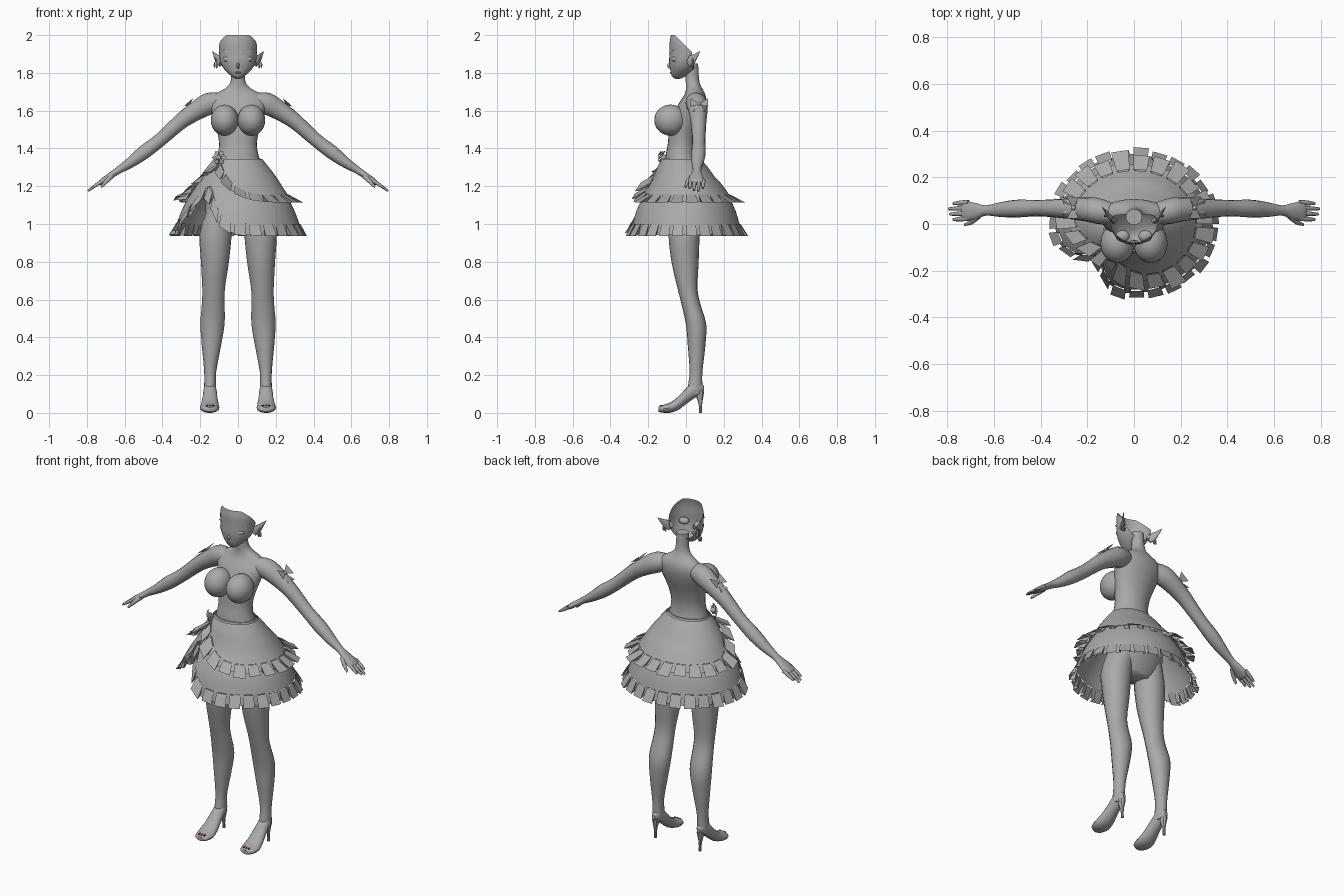
import bpy, bmesh, math
from mathutils import Vector

if "Cube" in bpy.data.objects:
    bpy.data.objects.remove(bpy.data.objects["Cube"])


def material(name, rgb):
    m = bpy.data.materials.new(name)
    m.diffuse_color = (*rgb, 1)
    m.use_nodes = True
    m.node_tree.nodes["Principled BSDF"].inputs["Base Color"].default_value = m.diffuse_color
    return m


GREY = material("plain grey", (0.40, 0.40, 0.40))
RED = material("dark red", (0.16, 0.015, 0.03))


def finish(name, bm, mat=GREY, angle=40, recalc=True):
    if recalc:
        bmesh.ops.recalc_face_normals(bm, faces=bm.faces)
    me = bpy.data.meshes.new(name)
    bm.to_mesh(me)
    bm.free()
    me.materials.append(mat)
    ob = bpy.data.objects.new(name, me)
    bpy.context.collection.objects.link(ob)
    bpy.ops.object.select_all(action='DESELECT')
    ob.select_set(True)
    bpy.context.view_layer.objects.active = ob
    if angle:
        bpy.ops.object.shade_smooth_by_angle(angle=math.radians(angle))
    return ob


def spline(rows, steps):
    """Catmull-Rom resampling of rows of numbers."""
    out = []
    for i in range(len(rows) - 1):
        p = [rows[max(0, min(len(rows) - 1, i + k))] for k in (-1, 0, 1, 2)]
        for j in range(steps):
            t = j / steps
            out.append([b + 0.5 * t * (c - a + t * (2*a - 5*b + 4*c - d + t * (3*(b - c) + d - a)))
                        for a, b, c, d in zip(*p)])
    return out + [list(rows[-1])]


def tube(bm, rows, side=(1, 0, 0), n=16, steps=3, axis=None):
    """Loft ellipses; row = x, y, z, radius along side, radius across."""
    rows = spline(rows, steps)
    side = Vector(side)
    rings = []
    for i, (x, y, z, a, b) in enumerate(rows):
        t = axis or Vector(rows[min(i + 1, len(rows) - 1)][:3]) - Vector(rows[max(i - 1, 0)][:3])
        up = Vector(t).cross(side).normalized()
        rings.append([bm.verts.new(Vector((x, y, z)) + side * a * math.cos(k * math.tau / n)
                                   + up * b * math.sin(k * math.tau / n)) for k in range(n)])
    for r, q in zip(rings, rings[1:]):
        for k in range(n):
            bm.faces.new((r[k], r[(k + 1) % n], q[(k + 1) % n], q[k]))
    bm.faces.new(rings[0])
    bm.faces.new(rings[-1])


def ball(name, loc, size, mat=GREY, seg=16):
    bm = bmesh.new()
    bmesh.ops.create_uvsphere(bm, u_segments=seg, v_segments=max(4, seg * 2 // 3), radius=1)
    for v in bm.verts:
        v.co = Vector([c * s + l for c, s, l in zip(v.co, size, loc)])
    return finish(name, bm, mat)


def plates(name, polys, angle=0):
    bm = bmesh.new()
    for p in polys:
        bm.faces.new([bm.verts.new(v) for v in p])
    return finish(name, bm, angle=angle, recalc=False)


# torso, hips and neck
bm = bmesh.new()
tube(bm, [(0, y, z, a, b) for z, y, a, b in (
    (.96, .0, .10, .06), (1.02, .0, .165, .09), (1.12, .01, .17, .11), (1.25, -.005, .145, .1),
    (1.345, -.025, .114, .085), (1.42, -.022, .1, .075), (1.5, -.01, .113, .078),
    (1.58, .015, .135, .08), (1.64, .035, .15, .072), (1.685, .047, .125, .055),
    (1.72, .042, .065, .042), (1.76, .034, .038, .036), (1.85, .03, .035, .034))],
    n=24, axis=(0, 0, 1))
finish("torso", bm, angle=60)

# head: open-backed shell
bm = bmesh.new()
tube(bm, [(0, y, z, a, b) for z, y, a, b in (
    (1.768, -.045, .012, .012), (1.785, -.036, .038, .04), (1.82, -.018, .074, .066),
    (1.86, -.005, .094, .084), (1.91, .0, .1, .087), (1.96, .0, .1, .087), (2.0, .0, .09, .08))],
    n=32, axis=(0, 0, 1))
for co, no in (((0, .03, 1.91), (0, 1, 1)), ((0, .032, 1.9), (0, 1, .15))):
    bmesh.ops.bisect_plane(bm, geom=bm.verts[:] + bm.edges[:] + bm.faces[:],
                           plane_co=co, plane_no=no, clear_outer=True)
bmesh.ops.delete(bm, geom=[f for f in bm.faces if abs(f.normal.z) > .99 and f.calc_center_median().z > 1.99],
                 context='FACES')
finish("head", bm, angle=60)
ball("nose", (0, -.084, 1.838), (.009, .016, .016), seg=10)
ball("lips", (0, -.077, 1.802), (.018, .009, .006), seg=10)

for s in (-1, 1):
    tag = "right" if s < 0 else "left"
    # eyes, brows, ears and earrings
    ball(f"{tag}_eye", (s * .049, -.052, 1.873), (.03, .025, .019))
    plates(f"{tag}_brow", [[(s * .018, -.091, 1.894), (s * .018, -.09, 1.902),
                            (s * .075, -.068, 1.925), (s * .078, -.066, 1.918)]])
    bm = bmesh.new()
    tube(bm, [(s * .088, .015, 1.85, .012, .022), (s * .103, .03, 1.868, .01, .026),
              (s * .12, .052, 1.89, .006, .014), (s * .136, .074, 1.915, .001, .001)],
         side=(.8 * s, -.6, 0), n=10)
    finish(f"{tag}_ear", bm)
    for i, (x, z, h) in enumerate(((.118, 1.868, .012), (.124, 1.842, .016), (.112, 1.835, .012))):
        ball(f"{tag}_earring_{i}", (s * x, .035, z), (.006, .006, h), seg=6)

    # bust
    ball(f"{tag}_breast", (s * .071, -.082, 1.55), (.073, .086, .082), seg=24)

    # arm with fingers
    bm = bmesh.new()
    tube(bm, [(s * x, y, z, a, b) for x, y, z, a, b in (
        (.09, .045, 1.65, .045, .045), (.15, .055, 1.638, .056, .058), (.21, .063, 1.606, .052, .052),
        (.3, .066, 1.545, .042, .042), (.41, .068, 1.447, .035, .036), (.5, .066, 1.378, .038, .037),
        (.57, .062, 1.325, .032, .028), (.635, .058, 1.283, .022, .019), (.675, .055, 1.256, .034, .017),
        (.72, .055, 1.225, .042, .015), (.735, .055, 1.215, .036, .01))], side=(0, 1, 0))
    for i in range(4):
        y = .021 + i * .023
        end = (.775, .79, .795, .775)[i]
        tube(bm, [(s * .71, y + .003, 1.232, .011, .01), (s * .75, y, 1.207, .01, .009),
                  (s * end, y - .002, 1.207 - (end - .75) * .72, .006, .005)], side=(0, 1, 0), n=8, steps=2)
    tube(bm, [(s * .665, .035, 1.258, .014, .014), (s * .695, .01, 1.228, .012, .011),
              (s * .725, -.002, 1.195, .006, .006)], side=(0, 1, 0), n=8, steps=2)
    finish(f"{tag}_arm", bm, angle=60)

    # bow on the upper arm: u runs along the arm, v across it
    def on_arm(u, v, w):
        return (s * (.255 + u * .83 + w * .55), .07 + v, 1.628 - u * .55 + w * .83)
    bow = []
    for d in (-1, 1):
        bow += [[on_arm(-.006, d * .006, .012), on_arm(-.035, d * .045, .022),
                 on_arm(.03, d * .048, .014), on_arm(.006, d * .006, .012)],
                [on_arm(-.006, d * .006, .004), on_arm(-.035, d * .045, .022),
                 on_arm(.03, d * .048, .014), on_arm(.006, d * .006, .004)],
                [on_arm(0, d * .004, .006), on_arm(.055, d * .015, .0),
                 on_arm(.06, d * .033, .002), on_arm(.008, d * .008, .006)]]
    plates(f"{tag}_arm_bow", bow)
    ball(f"{tag}_bow_knot", on_arm(0, 0, .008), (.011, .011, .011), seg=8)

    # leg
    bm = bmesh.new()
    tube(bm, [(s * x, y, z, a, b) for z, x, y, a, b in (
        (1.08, .095, .0, .07, .085), (.95, .118, -.01, .085, .083), (.8, .122, -.005, .074, .072),
        (.66, .129, .008, .06, .053), (.58, .131, .025, .06, .05), (.47, .135, .053, .064, .054),
        (.35, .141, .056, .05, .046), (.22, .147, .053, .032, .034), (.14, .148, .048, .031, .038),
        (.1, .148, .045, .03, .036))], axis=(0, 0, 1))
    finish(f"{tag}_leg", bm, angle=60)

    # high-heeled shoe
    bm = bmesh.new()
    tube(bm, [(s * x, y, z, a, b) for x, y, z, a, b in (
        (.148, -.146, .018, .022, .012), (.149, -.13, .021, .042, .019), (.15, -.09, .026, .051, .026),
        (.149, -.045, .048, .046, .035), (.148, 0, .088, .038, .042), (.148, .04, .12, .034, .045),
        (.148, .075, .13, .024, .033), (.148, .095, .128, .01, .014))], axis=(0, 1, 0))
    for v in bm.verts:
        v.co.z = max(v.co.z, 0)
    finish(f"{tag}_shoe", bm)
    bm = bmesh.new()
    tube(bm, [(s * .148, .078, .0, .008, .008), (s * .148, .076, .05, .009, .01),
              (s * .148, .07, .11, .022, .026)], n=8, axis=(0, 0, 1))
    finish(f"{tag}_heel", bm)
    for i in range(3):
        ball(f"{tag}_toenail_{i}", (s * (.132 + i * .016), -.128, .037), (.007, .012, .005), RED, 8)

# skirt profile: z, x radius, y radius, y centre
PROFILE = spline([(1.345, .116, .09, -.025), (1.3, .152, .122, -.018), (1.25, .19, .15, -.01),
                  (1.2, .222, .185, 0), (1.1, .285, .25, 0), (1.0, .325, .283, 0), (.9, .35, .30, 0)], 6)
WRAP = math.radians(228)


def skirt_point(a, z, out=0.0):
    for p, q in zip(PROFILE, PROFILE[1:]):
        if q[0] <= z:
            break
    t = (z - p[0]) / (q[0] - p[0])
    _, rx, ry, cy = [u + (v - u) * t for u, v in zip(p, q)]
    return Vector((math.cos(a) * (rx + out), cy + math.sin(a) * (ry + out), z))


def hem(a, low, rise, width):
    d = (a - WRAP + math.pi) % math.tau - math.pi
    return low + rise * math.exp(-(d / width) ** 2)


def tier(name, low, rise, width, out, drop, flare, pleats):
    # shell from the waist down to a hem that climbs to the wrap
    bm = bmesh.new()
    n, m = 72, 10
    grid = [[bm.verts.new(skirt_point(i * math.tau / n, 1.345 + (hem(i * math.tau / n, low, rise, width) - 1.345)
                                      * j / m, out)) for j in range(m + 1)] for i in range(n)]
    for i in range(n):
        g, h = grid[i], grid[(i + 1) % n]
        for j in range(m):
            bm.faces.new((g[j], g[j + 1], h[j + 1], h[j]))
    finish(name, bm, angle=60, recalc=False)
    # box-pleated ruffle: wide outer plates with tucked folds between
    bm = bmesh.new()
    top, bottom = [], []
    for i in range(pleats):
        jut = flare * (1 + .2 * math.sin(i * 2.4))
        for f, k, tuck in ((0, 1, 0), (.78, 1, 0), (.68, .45, .012), (1.08, .4, .012)):
            a = (i + f) * math.tau / pleats
            z = hem(a, low, rise, width)
            p = skirt_point(a, z, out + .006 - tuck * .5)
            radial = Vector((math.cos(a), math.sin(a), 0))
            top.append(bm.verts.new(p))
            bottom.append(bm.verts.new(p + radial * jut * k - Vector((0, 0, drop * (.85 + .15 * k)))))
    for i in range(len(top)):
        k = (i + 1) % len(top)
        bm.faces.new((top[i], bottom[i], bottom[k], top[k]))
    finish(name + "_ruffle", bm, angle=0, recalc=False)


tier("lower_skirt", 1.0, .2, .38, 0, .064, .034, 27)
tier("upper_skirt", 1.155, .165, .6, .012, .042, .07, 23)

# waistband
bm = bmesh.new()
tube(bm, [(0, -.025, 1.338, .121, .094), (0, -.025, 1.35, .117, .09)], n=32, steps=1, axis=(0, 0, 1))
finish("waistband", bm)

# rosette at the wrap
C = Vector((-.1, -.115, 1.352))
ball("rosette_centre", C, (.016, .016, .016), seg=8)
petals = []
for i in range(6):
    def petal(da, r, w):
        a = i * math.tau / 6 + da
        return C + Vector((math.cos(a) * r, math.cos(a) * r * -.6 - w, math.sin(a) * r))
    petals.append([petal(0, .004, .012), petal(-.45, .03, .018), petal(0, .04, .006), petal(.45, .03, .018)])
plates("rosette_petals", petals)
